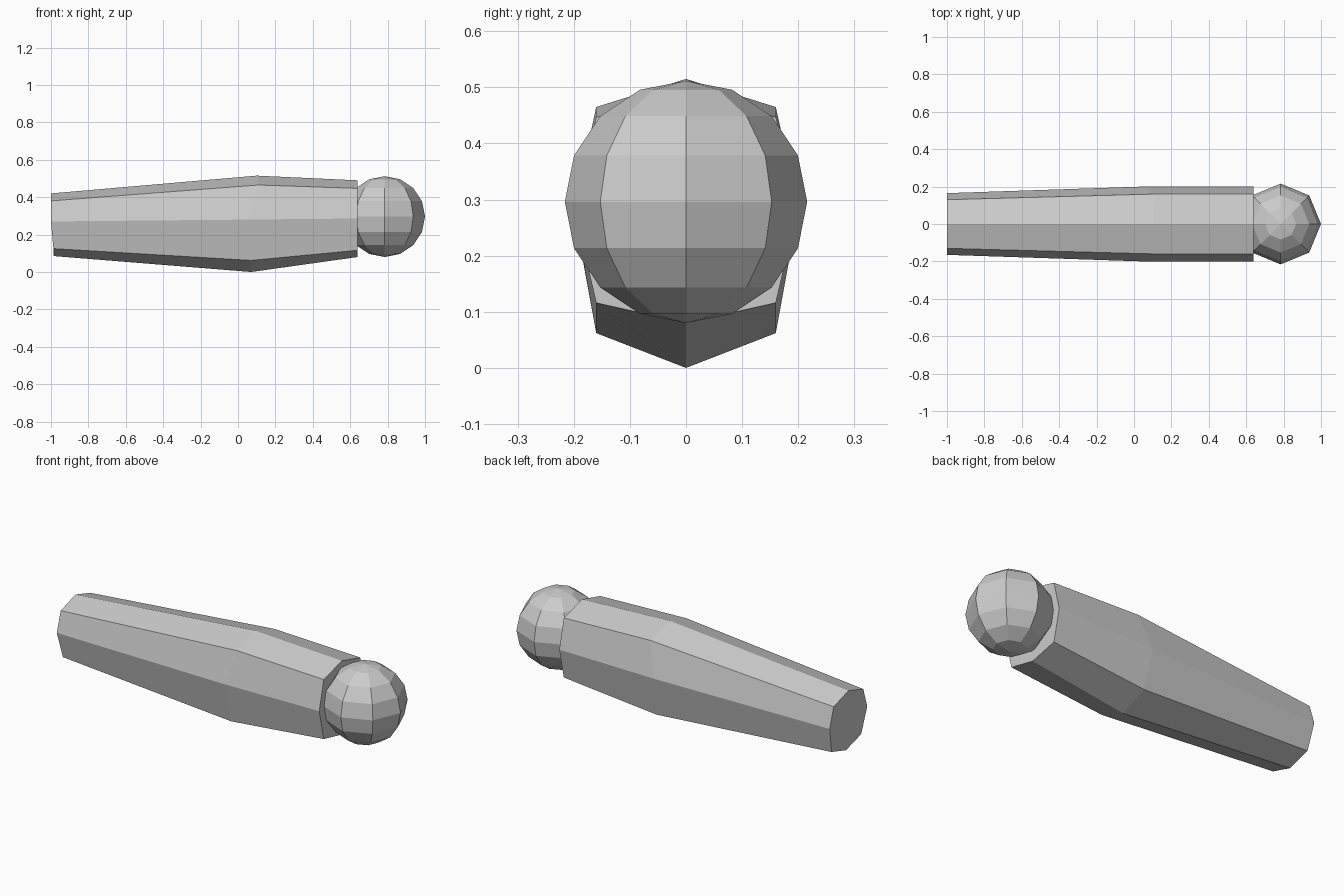
import bpy, bmesh

cube = bpy.data.objects.get("Cube")
if cube:
    bpy.data.objects.remove(cube, do_unlink=True)

gray = bpy.data.materials.new("plain gray")
gray.use_nodes = True
color = (0.6, 0.6, 0.6, 1)
gray.diffuse_color = color
gray.node_tree.nodes["Principled BSDF"].inputs["Base Color"].default_value = color


def octagon(bm, top, upper, side, lower, bottom, corner_y, side_y):
    """Ring of eight points; each level is (x, z), mirrored across y."""
    half = [(upper, corner_y), (side, side_y), (lower, corner_y)]
    ring = [(top, 0)] + half + [(bottom, 0)] + [(p, -y) for p, y in reversed(half)]
    return [bm.verts.new((p[0], y, p[1])) for p, y in ring]


# Limb shaft: three octagonal sections, bulging in the middle
bm = bmesh.new()
rings = [
    octagon(bm, (-1, 0.42), (-1, 0.38), (-1, 0.27), (-0.987, 0.125), (-0.985, 0.085), 0.13, 0.165),
    octagon(bm, (0.1, 0.515), (0.11, 0.465), (0.05, 0.28), (0.07, 0.062), (0.07, 0), 0.16, 0.2),
    octagon(bm, (0.64, 0.49), (0.64, 0.447), (0.64, 0.286), (0.64, 0.116), (0.64, 0.08), 0.16, 0.2),
]
for a, b in zip(rings, rings[1:]):
    for i in range(8):
        j = (i + 1) % 8
        bm.faces.new((a[i], a[j], b[j], b[i]))
bm.faces.new(rings[0])
bm.faces.new(rings[-1])
bmesh.ops.recalc_face_normals(bm, faces=bm.faces)
mesh = bpy.data.meshes.new("limb_shaft")
bm.to_mesh(mesh)
bm.free()
shaft = bpy.data.objects.new("limb_shaft", mesh)
bpy.context.collection.objects.link(shaft)

# Faceted ball joint set into the end of the shaft
bpy.ops.mesh.primitive_uv_sphere_add(segments=8, ring_count=8, radius=0.216,
                                     location=(0.784, 0, 0.296))
ball = bpy.context.object
ball.name = "ball_joint"

for part in (shaft, ball):
    part.data.materials.append(gray)
